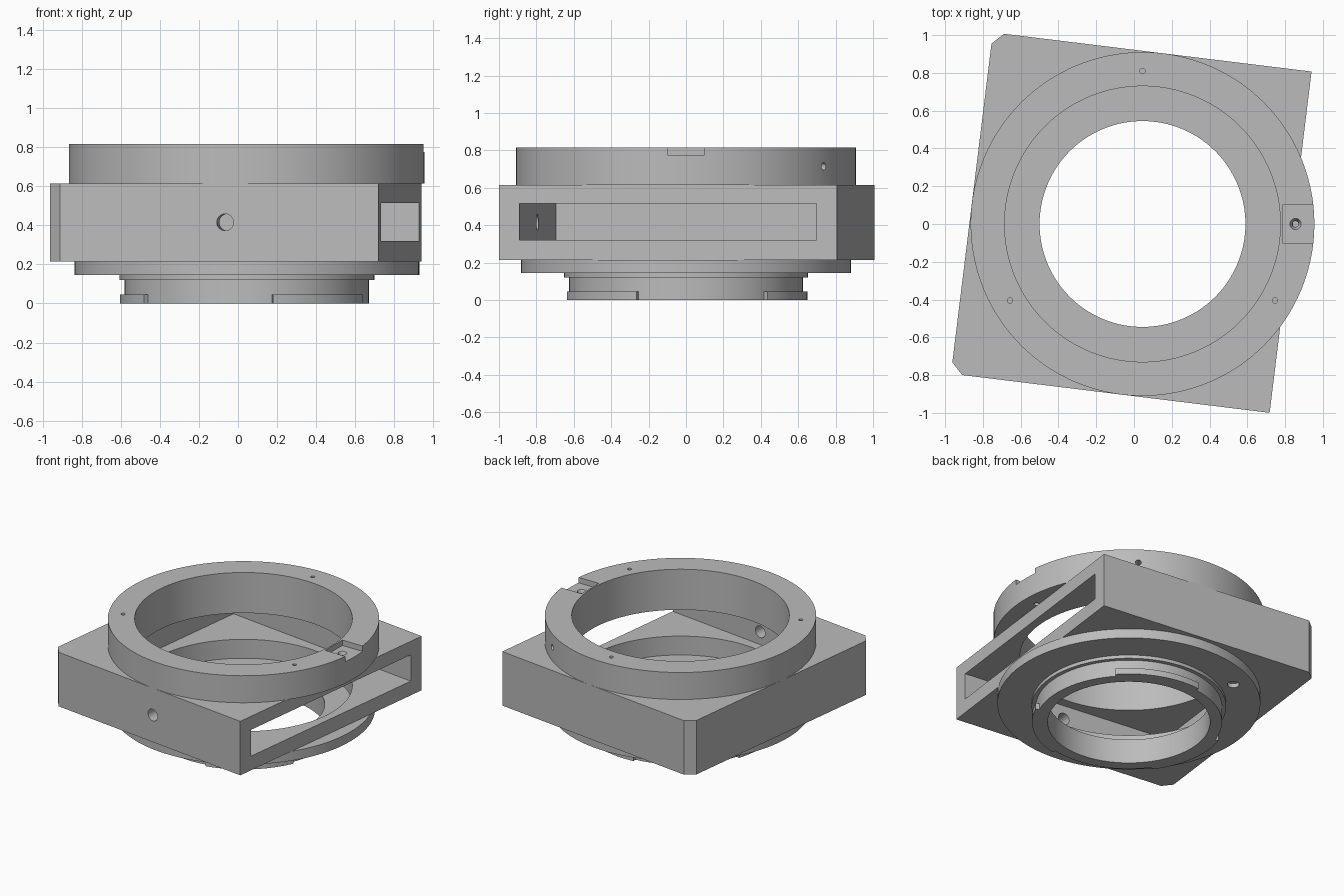
import bpy, bmesh, math
from mathutils import Matrix, Vector

cube = bpy.data.objects.get("Cube")
if cube:
    bpy.data.objects.remove(cube, do_unlink=True)

CX = 0.045                      # optical axis position on x
TURN = math.radians(-7)         # housing is turned about the axis
AXIS = Matrix.Translation((CX, 0, 0))
HOUSING = AXIS @ Matrix.Rotation(TURN, 4, 'Z')

grey = bpy.data.materials.new("plain grey")
grey.use_nodes = True
GREY = (0.5, 0.5, 0.5, 1)
grey.diffuse_color = GREY
grey.node_tree.nodes["Principled BSDF"].inputs["Base Color"].default_value = GREY


def make(name, bm, matrix=AXIS):
    """Turn a bmesh into a placed object."""
    bmesh.ops.recalc_face_normals(bm, faces=bm.faces)
    bm.transform(matrix)
    mesh = bpy.data.meshes.new(name)
    bm.to_mesh(mesh)
    bm.free()
    mesh.materials.append(grey)
    ob = bpy.data.objects.new(name, mesh)
    bpy.context.collection.objects.link(ob)
    return ob


def prism(name, outline, z0, z1, matrix=AXIS):
    """Extrude a flat outline upwards."""
    bm = bmesh.new()
    face = bm.faces.new([bm.verts.new((x, y, z0)) for x, y in outline])
    up = bmesh.ops.extrude_face_region(bm, geom=[face])["geom"]
    bmesh.ops.translate(bm, vec=(0, 0, z1 - z0),
                        verts=[v for v in up if isinstance(v, bmesh.types.BMVert)])
    return make(name, bm, matrix)


def box(name, x0, x1, y0, y1, z0, z1, matrix=AXIS):
    return prism(name, [(x0, y0), (x1, y0), (x1, y1), (x0, y1)], z0, z1, matrix)


def lathe(name, profile, steps=128):
    """Revolve a closed (radius, height) profile."""
    bm = bmesh.new()
    rings = []
    for i in range(steps):
        a = math.tau * i / steps
        rings.append([bm.verts.new((r * math.cos(a), r * math.sin(a), z)) for r, z in profile])
    n = len(profile)
    for i, ring in enumerate(rings):
        after = rings[(i + 1) % steps]
        for j in range(n):
            k = (j + 1) % n
            bm.faces.new((ring[j], after[j], after[k], ring[k]))
    return make(name, bm)


def rod(start, end, r0, r1=None, matrix=AXIS, sides=32):
    """Cylinder or cone between two points, used for drilling."""
    start, end = Vector(start), Vector(end)
    d = end - start
    bm = bmesh.new()
    bmesh.ops.create_cone(bm, cap_ends=True, segments=sides, radius1=r0,
                          radius2=r0 if r1 is None else r1, depth=d.length)
    place = Matrix.Translation((start + end) / 2) @ d.to_track_quat('Z', 'Y').to_matrix().to_4x4()
    return make("cutter", bm, matrix @ place)


def polar(r, degrees, z):
    a = math.radians(degrees)
    return (r * math.cos(a), r * math.sin(a), z)


def cut(ob, cutters):
    bpy.context.view_layer.objects.active = ob
    for c in cutters:
        c.hide_render = True
        mod = ob.modifiers.new("cut", 'BOOLEAN')
        mod.operation = 'DIFFERENCE'
        mod.solver = 'EXACT'
        mod.object = c
        bpy.ops.object.modifier_apply(modifier=mod.name)
        bpy.data.objects.remove(c, do_unlink=True)


# Square housing with two chamfered corners, a filter slot, a bore and a side hole
W, R, C = 0.91, 0.79, 0.06
housing = prism("housing", [(R, -W), (R, W), (C - W, W), (-W, W - C),
                            (-W, C - W), (C - W, -W)], 0.215, 0.615, HOUSING)
cut(housing, [
    box("cutter", -0.81, 1.0, -0.8, 0.8, 0.32, 0.515, HOUSING),
    rod((0, 0, 0.1), (0, 0, 0.7), 0.73, sides=128),
    rod((0, -1.0, 0.415), (0, -0.7, 0.415), 0.043, matrix=HOUSING),
])

# Upper ring with a notch, countersunk screw hole, pin holes and a set-screw hole
top_ring = lathe("top_ring", [(0.73, 0.615), (0.91, 0.615), (0.91, 0.815), (0.73, 0.815)])
holes = [rod(polar(0.81, a, 0.72), polar(0.81, a, 0.9), 0.014) for a in (90, 210, 330)]
cut(top_ring, [
    box("cutter", 0.74, 1.0, -0.1, 0.1, 0.775, 0.9),
    rod((0.81, 0, 0.6), (0.81, 0, 0.8), 0.016),
    rod((0.81, 0, 0.745), (0.81, 0, 0.777), 0.016, 0.031),
    rod(polar(0.83, 54, 0.715), polar(1.0, 54, 0.715), 0.02),
] + holes)

# Lower flange and neck, with a locking-pin hole on the underside
mount = lathe("lower_mount", [
    (0.545, 0), (0.625, 0), (0.625, 0.12), (0.6525, 0.12), (0.6525, 0.145),
    (0.8825, 0.145), (0.8825, 0.215), (0.73, 0.215), (0.73, 0.18), (0.545, 0.18)])
cut(mount, [rod(polar(0.745, 120, 0.1), polar(0.745, 120, 0.175), 0.04)])

# Three bayonet tabs around the neck
tabs = []
for i in range(3):
    angles = [120 * i - 78 + 54 * s / 18 for s in range(19)]
    outline = [polar(0.65, a, 0)[:2] for a in angles]
    outline += [polar(0.61, a, 0)[:2] for a in reversed(angles)]
    tabs.append(prism(f"bayonet_tab_{i + 1}", outline, 0, 0.045))

# Smooth round walls, keep edges sharp
bpy.ops.object.select_all(action='DESELECT')
for ob in [housing, top_ring, mount] + tabs:
    ob.select_set(True)
bpy.context.view_layer.objects.active = housing
bpy.ops.object.shade_smooth_by_angle(angle=math.radians(30))
